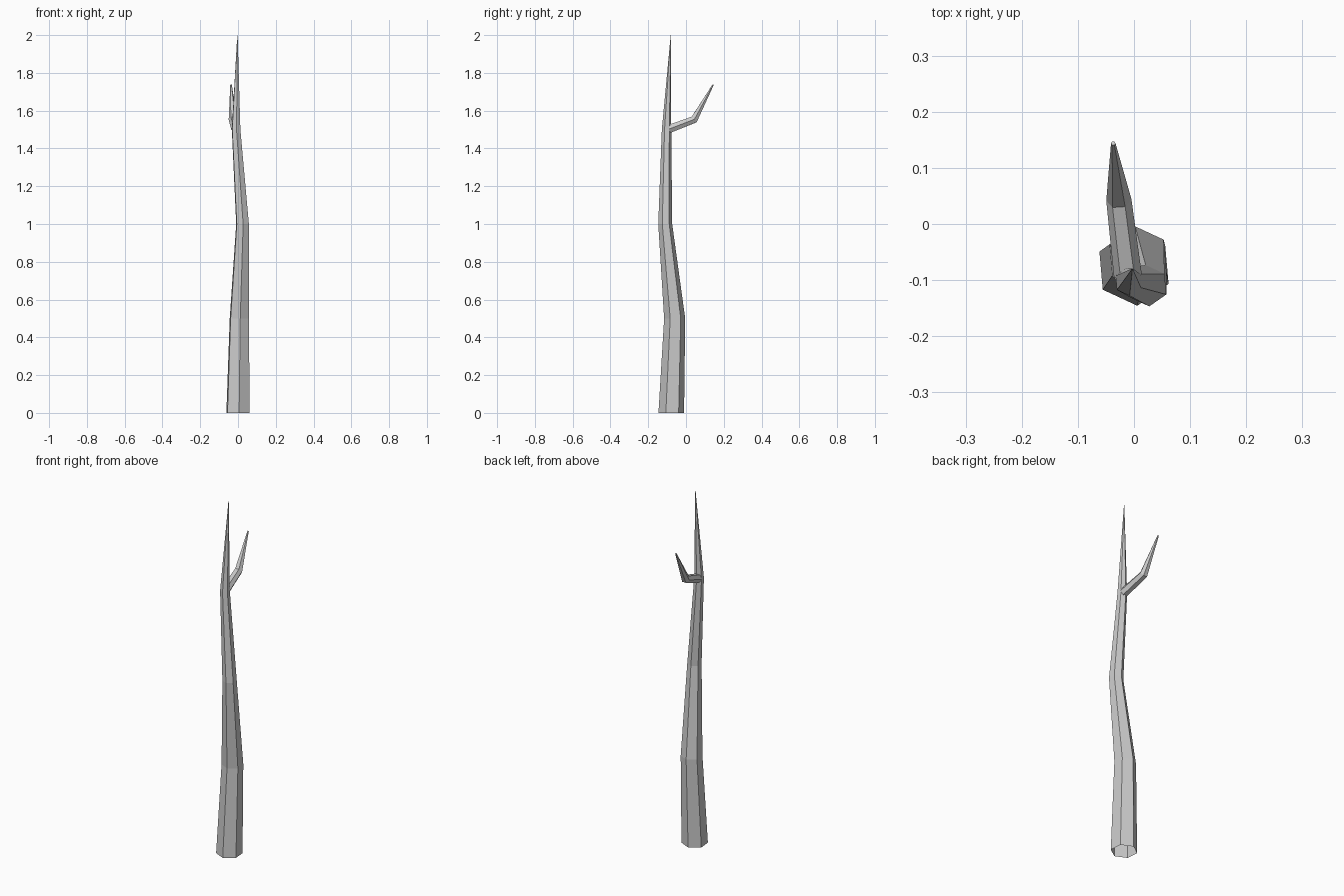
import bpy, bmesh
from math import cos, sin, radians
from mathutils import Vector

if "Cube" in bpy.data.objects:
    bpy.data.objects.remove(bpy.data.objects["Cube"])

SIDES = 6


def limb(name, path, level=False, turn=0, base_open=True):
    """Tapered hexagonal tube along (x, y, z, radius) points."""
    pts = [Vector(p[:3]) for p in path]
    bm = bmesh.new()
    rings = []
    for i, p in enumerate(pts):
        if level:
            u, v = Vector((1, 0, 0)), Vector((0, 1, 0))
        else:
            d = Vector()
            if i > 0:
                d += (p - pts[i - 1]).normalized()
            if i < len(pts) - 1:
                d += (pts[i + 1] - p).normalized()
            d.normalize()
            v = d.cross(Vector((1, 0, 0))).normalized()
            u = v.cross(d).normalized()
        ring = []
        for k in range(SIDES):
            a = radians(turn + 360 / SIDES * k)
            ring.append(bm.verts.new(p + (u * cos(a) + v * sin(a)) * path[i][3]))
        rings.append(ring)
    for a, b in zip(rings, rings[1:]):
        for k in range(SIDES):
            n = (k + 1) % SIDES
            bm.faces.new((a[k], a[n], b[n], b[k]))
    bm.faces.new(rings[-1])
    if not base_open:
        bm.faces.new(rings[0][::-1])
    bmesh.ops.recalc_face_normals(bm, faces=bm.faces)
    me = bpy.data.meshes.new(name)
    bm.to_mesh(me)
    bm.free()
    ob = bpy.data.objects.new(name, me)
    bpy.context.collection.objects.link(ob)
    return ob


# crooked trunk with level rings and an open base
limb("trunk", [
    (0.0, -0.078, 0.0, 0.068),
    (0.007, -0.06, 0.5, 0.056),
    (0.024, -0.11, 1.0, 0.037),
    (-0.01, -0.103, 1.5, 0.025),
    (-0.003, -0.08, 2.0, 0.001),
], level=True, turn=35)

# bent side branch
limb("branch", [
    (-0.011, -0.092, 1.502, 0.025),
    (-0.027, 0.043, 1.553, 0.0225),
    (-0.037, 0.144, 1.738, 0.004),
])
